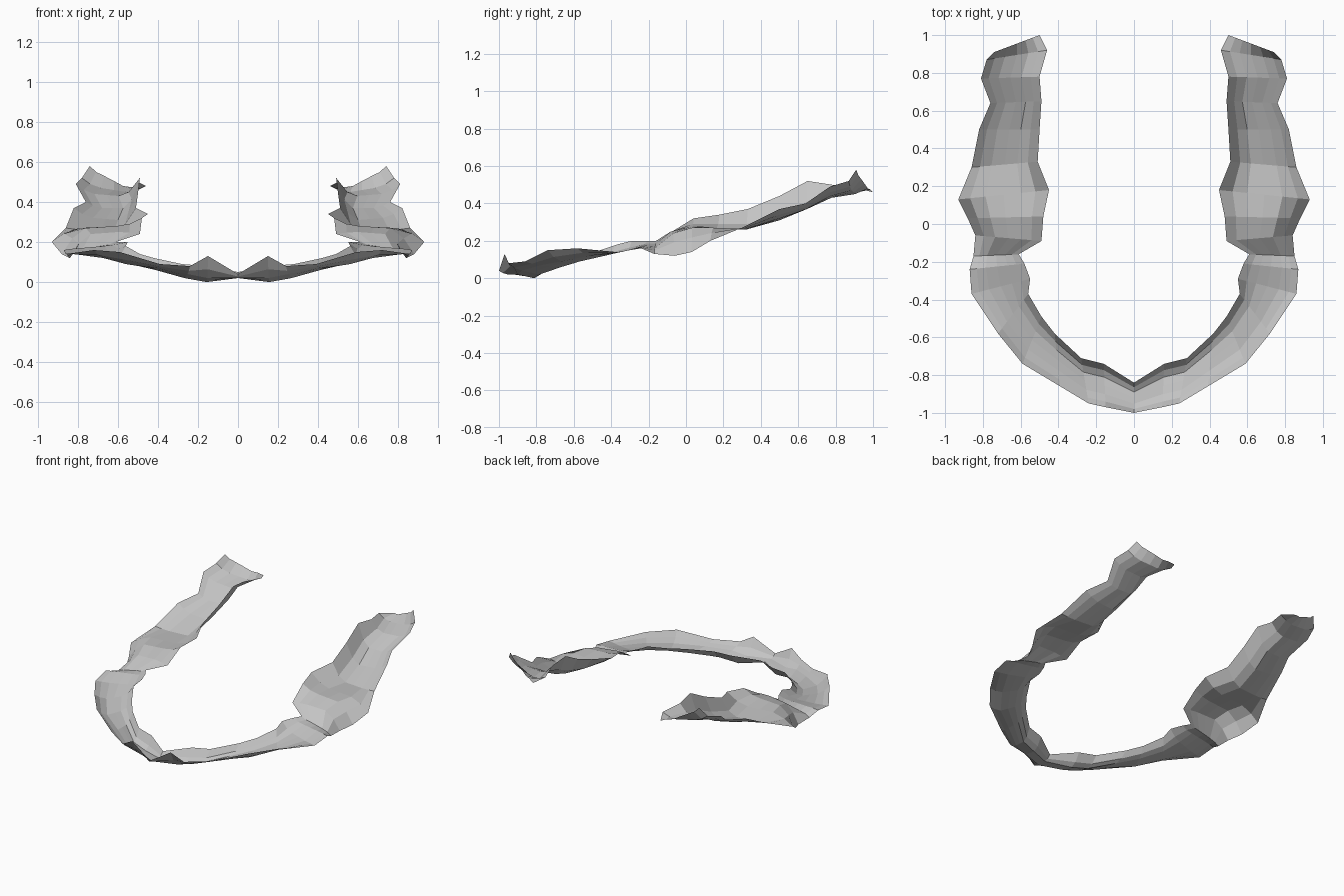
import bpy
import bmesh
from mathutils import Vector

cube = bpy.data.objects.get("Cube")
if cube:
    bpy.data.objects.remove(cube, do_unlink=True)


def make_material(name, color):
    material = bpy.data.materials.new(name)
    material.use_nodes = True
    material.diffuse_color = color
    shader = next(n for n in material.node_tree.nodes if n.type == 'BSDF_PRINCIPLED')
    shader.inputs["Base Color"].default_value = color
    shader.inputs["Roughness"].default_value = 0.8
    return material


# Stations from the front middle to the rear end, in hundredths of a unit:
# inner rim point, height of the inner bed, height of the outer bed, outer rim point
stations = [
    ((0, -84, 5), 2, 2, (0, -100, 4)),
    ((16, -74, 8), 0, 2, (15, -97, 13)),
    ((28, -71, 9), 2, 4, (24, -95, 8)),
    ((42, -58, 12), 6, 7, (39, -86, 9)),
    ((49, -49, 14), 9, 9, (59, -74, 15)),
    ((56, -37, 18), 12, 12, (72, -58, 16)),
    ((55, -29, 20), 15, 14, (86, -37, 14)),
    ((58, -21, 20), 18, 17, (87, -24, 16)),
    ((61, -16, 20), 18, 16, (85, -17, 13)),
    ((49, -9, 24), 25, 24, (84, -6, 12)),
    ((48, 4, 32), 28, 27, (88, 3, 14)),
    ((45, 18, 34), 27, 27, (93, 13, 20)),
    ((51, 33, 37), 26, 26, (86, 30, 27)),
    ((50, 50, 44), 31, 32, (82, 50, 37)),
    ((49, 65, 52), 37, 37, (76, 64, 40)),
    ((50, 78, 50), 43, 44, (81, 77, 49)),
    ((46, 92, 48), 45, 47, (78, 87, 52)),
    ((50, 100, 46), 48, 53, (74, 91, 58)),
]


def mix(a, b, t):
    return a + (b - a) * t


def cross_section(inner, inner_bed, outer_bed, outer):
    """Points across the band, from the inner rim over the bed to the outer rim."""
    start, end = Vector(inner), Vector(outer)
    heights = (
        (0, start.z),
        (0.15, mix(start.z, inner_bed, 0.72)),
        (0.31, inner_bed),
        (0.5, mix(inner_bed, outer_bed, 0.5)),
        (0.7, outer_bed),
        (0.87, mix(outer_bed, end.z, 0.4)),
        (1, end.z),
    )
    points = []
    for t, height in heights:
        point = start.lerp(end, t)
        point.z = height
        points.append(point / 100)
    return points


# Skin one half of the band between neighbouring cross sections
bm = bmesh.new()
rows = [[bm.verts.new(p) for p in cross_section(*s)] for s in stations]
for near, far in zip(rows, rows[1:]):
    for i in range(len(near) - 1):
        bm.faces.new((near[i], near[i + 1], far[i + 1], far[i]))
bmesh.ops.recalc_face_normals(bm, faces=bm.faces)
if sum(f.normal.z for f in bm.faces) < 0:
    bmesh.ops.reverse_faces(bm, faces=bm.faces)

mesh = bpy.data.meshes.new("horseshoe_band")
bm.to_mesh(mesh)
bm.free()
mesh.materials.append(make_material("plain grey", (0.55, 0.55, 0.55, 1)))

band = bpy.data.objects.new("horseshoe_band", mesh)
bpy.context.collection.objects.link(band)

# Other half of the horseshoe
mirror = band.modifiers.new("other_half", 'MIRROR')
mirror.use_clip = True
mirror.merge_threshold = 0.001
